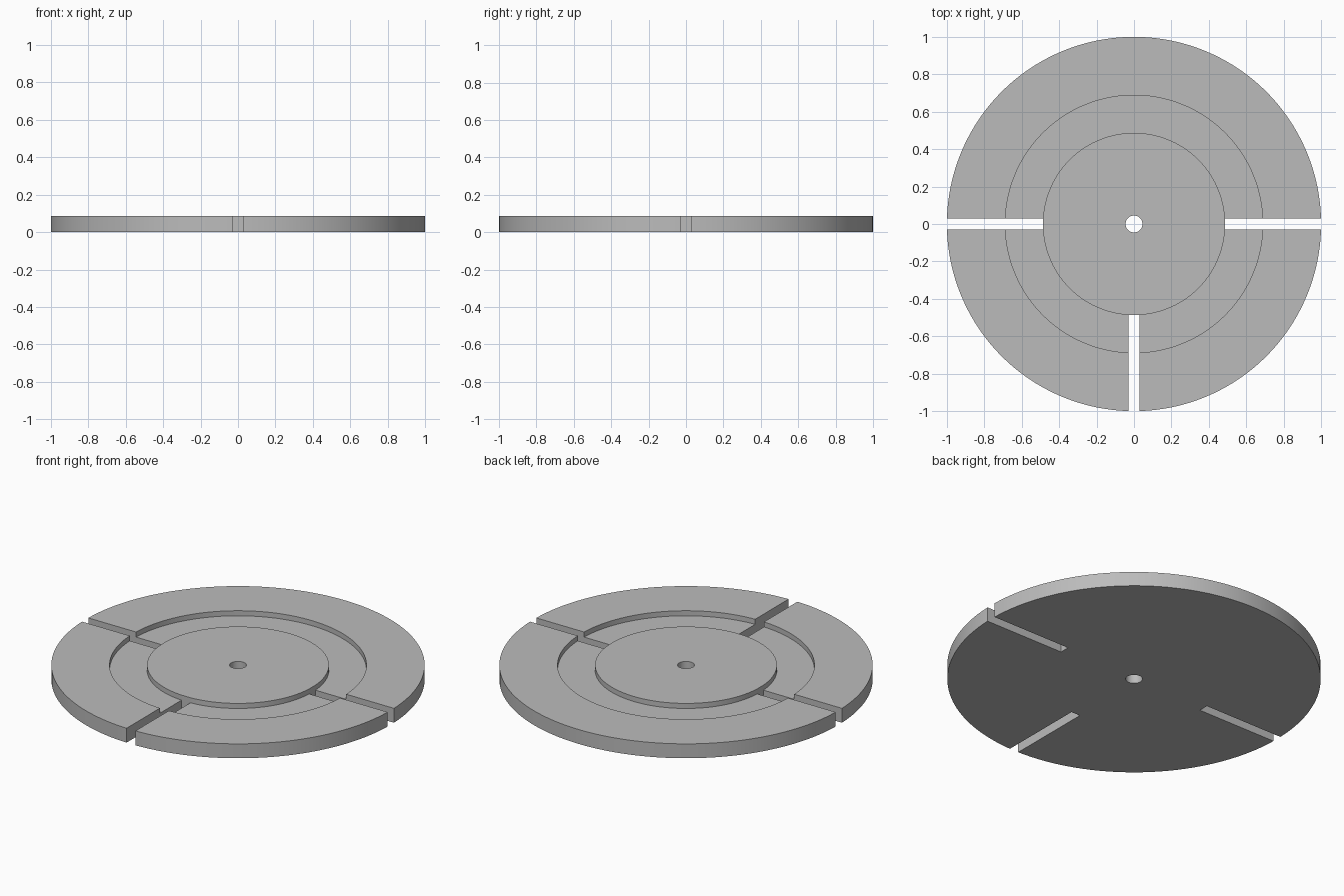
import bpy, bmesh
from math import pi

cube = bpy.data.objects.get("Cube")
if cube:
    bpy.data.objects.remove(cube, do_unlink=True)

HEIGHT, FLOOR = 0.085, 0.055
HOLE, HUB, RIM = 0.045, 0.487, 0.688
SLOT_WIDTH, SEGMENTS = 0.058, 160

grey = bpy.data.materials.new("plain grey")
grey.use_nodes = True
colour = (0.5, 0.5, 0.5, 1)
grey.diffuse_color = colour
grey.node_tree.nodes["Principled BSDF"].inputs["Base Color"].default_value = colour


def add_object(name, bm):
    bmesh.ops.recalc_face_normals(bm, faces=bm.faces)
    mesh = bpy.data.meshes.new(name)
    bm.to_mesh(mesh)
    bm.free()
    mesh.materials.append(grey)
    obj = bpy.data.objects.new(name, mesh)
    bpy.context.collection.objects.link(obj)
    return obj


# Disc with centre hole and ring groove, turned from its cross-section
profile = [(HOLE, 0), (1, 0), (1, HEIGHT), (RIM, HEIGHT), (RIM, FLOOR),
           (HUB, FLOOR), (HUB, HEIGHT), (HOLE, HEIGHT)]
bm = bmesh.new()
verts = [bm.verts.new((r, 0, z)) for r, z in profile]
edges = [bm.edges.new((a, b)) for a, b in zip(verts, verts[1:] + verts[:1])]
bmesh.ops.spin(bm, geom=verts + edges, cent=(0, 0, 0), axis=(0, 0, 1),
               angle=2 * pi, steps=SEGMENTS, use_merge=True)
bmesh.ops.remove_doubles(bm, verts=bm.verts, dist=0.0001)
disc = add_object("slotted_disc", bm)

# Radial slots on the left, right and front, ending at the hub
for name, turn in (("left", 0), ("right", pi), ("front", -pi / 2)):
    bm = bmesh.new()
    bmesh.ops.create_cube(bm, size=1)
    bmesh.ops.scale(bm, vec=(0.7, SLOT_WIDTH, 0.4), verts=bm.verts)
    bmesh.ops.translate(bm, vec=(HUB + 0.349, 0, 0), verts=bm.verts)
    cutter = add_object(name + "_slot_cutter", bm)
    cutter.rotation_euler.z = turn
    cutter.hide_render = True
    cutter.hide_set(True)
    cut = disc.modifiers.new(name + "_slot", "BOOLEAN")
    cut.operation = "DIFFERENCE"
    cut.solver = "EXACT"
    cut.object = cutter

# Apply the cuts, then smooth the round walls and keep the rims crisp
bpy.context.view_layer.objects.active = disc
disc.select_set(True)
for modifier in list(disc.modifiers):
    bpy.ops.object.modifier_apply(modifier=modifier.name)
bpy.ops.object.shade_smooth_by_angle(angle=pi / 6)
